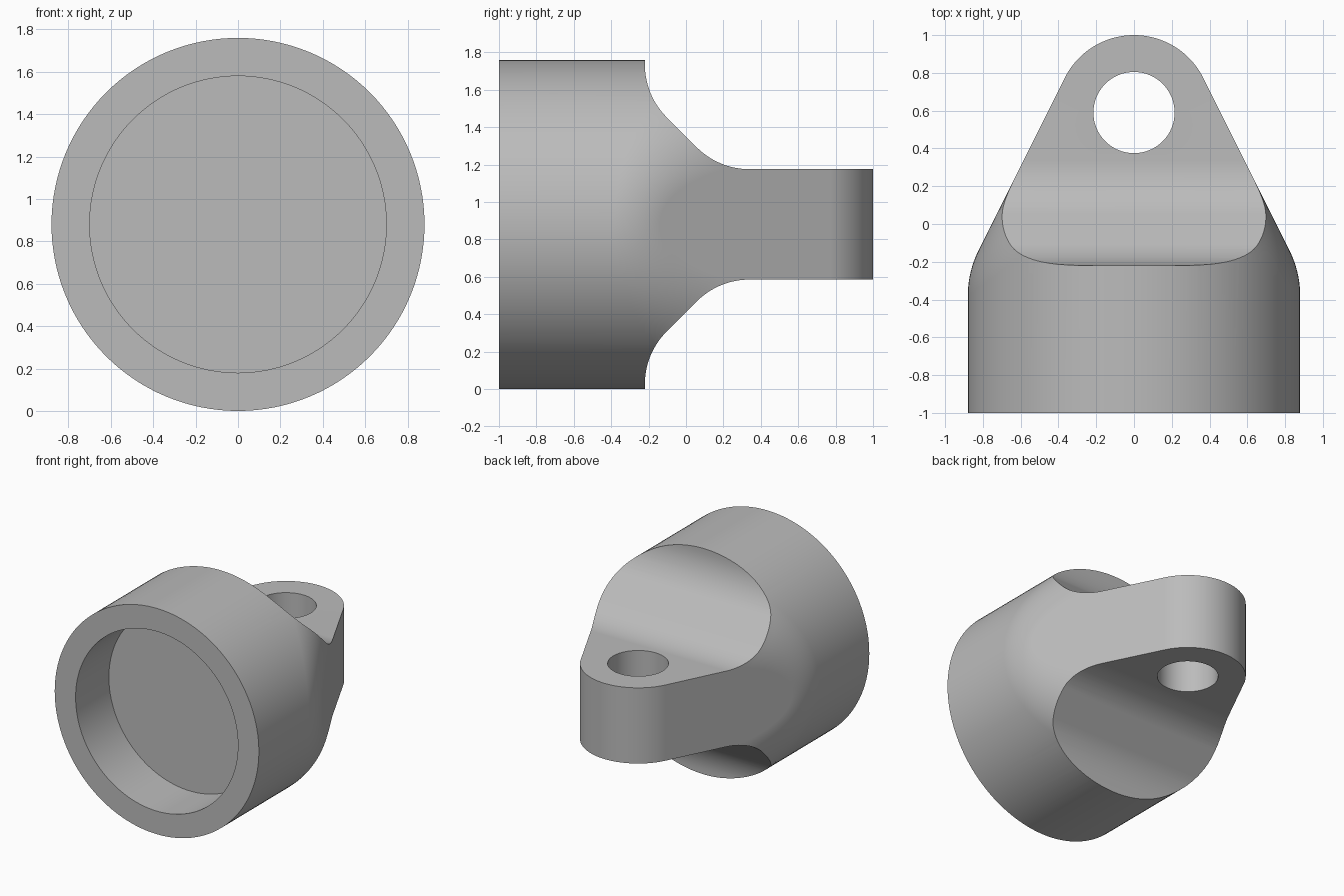
import bpy, bmesh
from math import sin, cos, pi, radians
from mathutils import Vector

if "Cube" in bpy.data.objects:
    bpy.data.objects.remove(bpy.data.objects["Cube"])

R = 0.88            # socket radius, also height of the axis
BLEND = 0.55        # rolling radius between socket and lug sides
TIP_R, TIP_Y = 0.41, 0.59
LUG = 0.295         # half thickness of the lug
SIDE = Vector((2, 1, 0)).normalized()
SIDE_AT = TIP_Y / 2 + TIP_R * 1.25 ** 0.5   # lug side: x + y / 2 = SIDE_AT


def make_object(name, bm):
    bmesh.ops.recalc_face_normals(bm, faces=bm.faces)
    mesh = bpy.data.meshes.new(name)
    bm.to_mesh(mesh)
    bm.free()
    obj = bpy.data.objects.new(name, mesh)
    bpy.context.collection.objects.link(obj)
    return obj


def loft(name, rings):
    """Closed skin through rings of points, capped at both ends."""
    bm = bmesh.new()
    rows = [[bm.verts.new(p) for p in ring] for ring in rings]
    n = len(rows[0])
    for a, b in zip(rows, rows[1:]):
        for i in range(n):
            j = (i + 1) % n
            bm.faces.new((a[i], a[j], b[j], b[i]))
    bm.faces.new(rows[0])
    bm.faces.new(rows[-1])
    return make_object(name, bm)


def prism(name, points, place, start, end):
    return loft(name, [[place(u, v, w) for u, v in points] for w in (start, end)])


def arc(cu, cv, radius, a0, a1, steps):
    return [(cu + radius * cos(radians(a0 + (a1 - a0) * i / steps)),
             cv + radius * sin(radians(a0 + (a1 - a0) * i / steps)))
            for i in range(steps + 1)]


def along_x(u, v, w):
    return (w, u, v + R)


def along_y(u, v, w):
    return (u, w, v + R)


def along_z(u, v, w):
    return (u, v, w)


# Socket cylinder rolled smoothly into the sloping lug side
COUNT, STEPS = 128, 14
core = R - BLEND
rings = [[] for _ in range(STEPS + 2)]
for i in range(COUNT):
    t = 2 * pi * i / COUNT
    out = Vector((cos(t), 0, sin(t)))
    centre = out * core + Vector((0, 0, R))
    if cos(t) < -1e-6:
        centre.x -= 1
    centre.y = 2 * (SIDE_AT - BLEND * 1.25 ** 0.5 - centre.x)
    foot = centre + out * BLEND
    rings[0].append((foot.x, -1, foot.z))
    for k in range(STEPS + 1):
        rings[k + 1].append(centre + out.slerp(SIDE, k / STEPS) * BLEND)
body = loft("socket_eye_end", rings)

# Side profile: two shoulders easing into the flat lug
Q = 0.4
shoulder = [(-0.22, 1.2)]
shoulder += arc(-0.22 + Q, 0.855, Q, 180, 225, 14)
shoulder += arc(0.34, LUG + Q, Q, 225, 270, 14)
shoulder += [(1.3, LUG)]
upper = [(-1.3, 1.2)] + shoulder
profile = upper + [(u, -v) for u, v in reversed(upper)]
side_cutter = prism("side_cutter", profile, along_x, -3, 3)

# Rounded tip outline, pin hole and front bore
lean = 26.565
outline = arc(0, TIP_Y, TIP_R, lean, 180 - lean, 48)
outline += [(-3, 0.2), (-3, -1.3), (3, -1.3), (3, 0.2)]
tip_cutter = prism("tip_cutter", outline, along_z, -0.5, 2.5)
pin_cutter = prism("pin_cutter", arc(0, TIP_Y, 0.215, 0, 354.375, 63), along_z, -0.5, 2.5)
bore_cutter = prism("bore_cutter", arc(0, 0, 0.7, 0, 357.1875, 127), along_y, -1.3, -0.59)

bpy.context.view_layer.objects.active = body
body.select_set(True)
for cutter, operation in ((side_cutter, 'INTERSECT'), (tip_cutter, 'INTERSECT'),
                          (pin_cutter, 'DIFFERENCE'), (bore_cutter, 'DIFFERENCE')):
    cutter.hide_render = True
    mod = body.modifiers.new(cutter.name, 'BOOLEAN')
    mod.operation, mod.object, mod.solver = operation, cutter, 'EXACT'
    bpy.ops.object.modifier_apply(modifier=mod.name)
    bpy.data.objects.remove(cutter)

# Keep the finished half and mirror it
bm = bmesh.new()
bm.from_mesh(body.data)
bmesh.ops.bisect_plane(bm, geom=bm.verts[:] + bm.edges[:] + bm.faces[:], dist=1e-5,
                       plane_co=(0, 0, 0), plane_no=(1, 0, 0), clear_inner=True)
bm.to_mesh(body.data)
bm.free()
mirror = body.modifiers.new("mirror", 'MIRROR')
mirror.merge_threshold = 0.0005
bpy.ops.object.modifier_apply(modifier=mirror.name)

# Grey metal finish
metal = bpy.data.materials.new("grey_metal")
metal.use_nodes = True
grey = (0.5, 0.5, 0.5, 1)
metal.diffuse_color = grey
metal.node_tree.nodes["Principled BSDF"].inputs["Base Color"].default_value = grey
body.data.materials.clear()
body.data.materials.append(metal)
for face in body.data.polygons:
    face.material_index = 0
bpy.ops.object.shade_smooth_by_angle(angle=radians(25))
weighted = body.modifiers.new("weighted_normals", 'WEIGHTED_NORMAL')
weighted.keep_sharp = True
